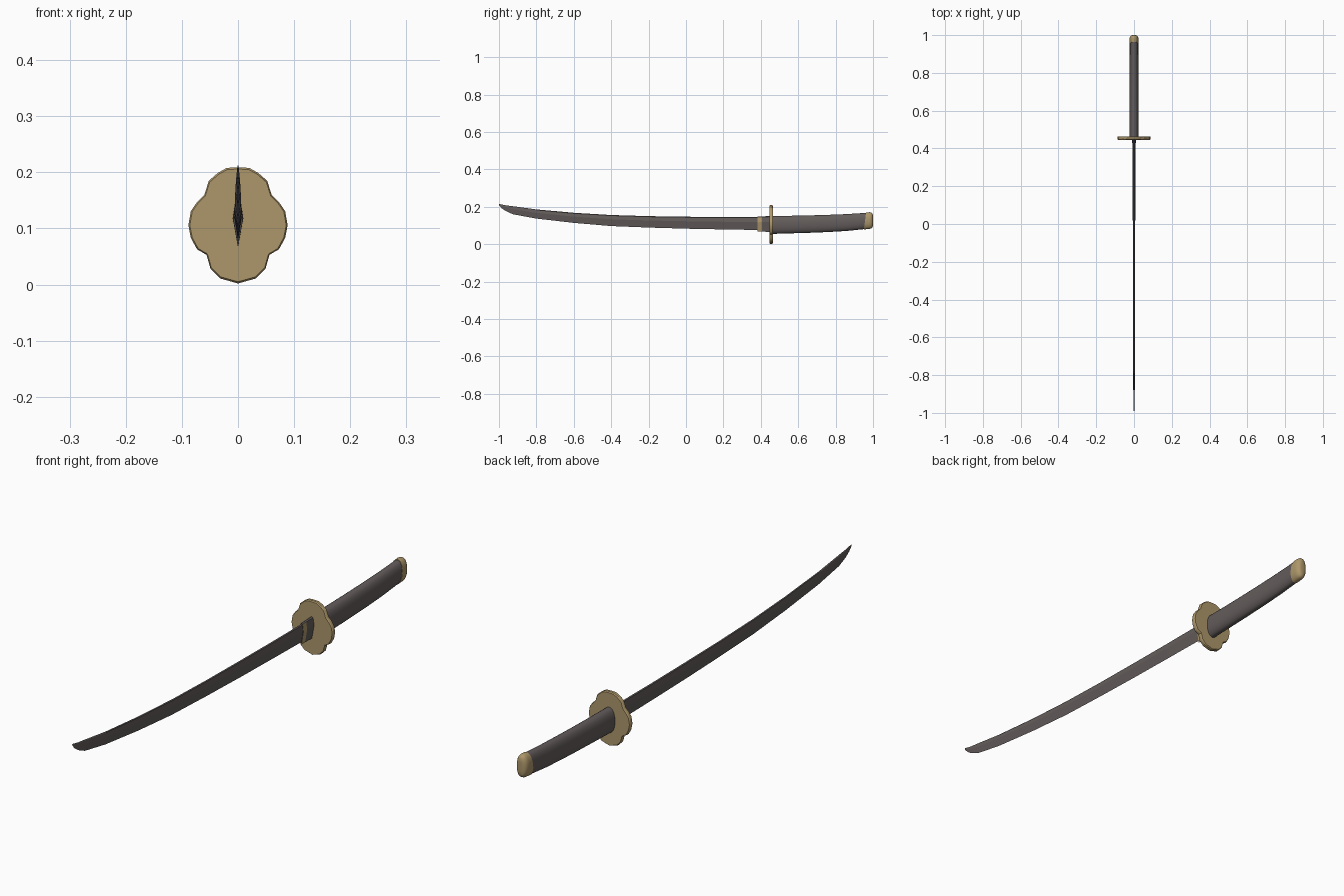
import bpy, bmesh, math

if "Cube" in bpy.data.objects:
    bpy.data.objects.remove(bpy.data.objects["Cube"])

def material(name, rgb):
    m = bpy.data.materials.new(name)
    m.diffuse_color = (*rgb, 1)
    m.use_nodes = True
    m.node_tree.nodes["Principled BSDF"].inputs["Base Color"].default_value = m.diffuse_color
    return m

STEEL = material("dark grey", (0.125, 0.108, 0.105))
GOLD = material("antique gold", (0.42, 0.31, 0.145))

def loft(name, rings, mats, smooth=40):
    """Skin a list of closed rings and cap both ends."""
    bm = bmesh.new()
    loops = [[bm.verts.new(p) for p in r] for r in rings]
    n = len(loops[0])
    for a, b in zip(loops, loops[1:]):
        for i in range(n):
            j = (i + 1) % n
            bm.faces.new((a[i], a[j], b[j], b[i]))
    bm.faces.new(loops[0])
    bm.faces.new(loops[-1][::-1])
    bmesh.ops.recalc_face_normals(bm, faces=bm.faces[:])
    me = bpy.data.meshes.new(name)
    bm.to_mesh(me)
    bm.free()
    ob = bpy.data.objects.new(name, me)
    bpy.context.collection.objects.link(ob)
    for m in mats:
        me.materials.append(m)
    if smooth:
        bpy.ops.object.select_all(action='DESELECT')
        ob.select_set(True)
        bpy.context.view_layer.objects.active = ob
        bpy.ops.object.shade_smooth_by_angle(angle=math.radians(smooth))
    return ob

def blade_ring(y, top, bottom, w):
    """Narrow spine, wide ridge, sharp lower edge."""
    ridge = bottom + 0.62 * (top - bottom)
    s = w * 0.55
    return [(s, y, top - 0.003), (w, y, ridge), (0, y, bottom),
            (-w, y, ridge), (-s, y, top - 0.003), (0, y, top)]

def oval_ring(y, top, bottom, w, tilt=0.0, n=28):
    """Flattened oval, leaning along y by tilt."""
    c, h = (top + bottom) / 2, (top - bottom) / 2
    ring = []
    for i in range(n):
        a = 2 * math.pi * i / n
        ca, sa = math.cos(a), math.sin(a)
        x = math.copysign(abs(ca) ** 0.9, ca)
        z = math.copysign(abs(sa) ** 0.9, sa)
        ring.append((w * x, y + tilt * z, c + h * z))
    return ring

# Curved single-edged blade
loft("blade", [blade_ring(*r) for r in [
    (-1.0, 0.215, 0.208, 0.0006), (-0.985, 0.212, 0.192, 0.0018),
    (-0.965, 0.208, 0.178, 0.0025), (-0.925, 0.203, 0.160, 0.0035),
    (-0.80, 0.186, 0.137, 0.0048), (-0.60, 0.168, 0.114, 0.0055),
    (-0.40, 0.156, 0.097, 0.006), (-0.20, 0.150, 0.089, 0.0063),
    (0.0, 0.147, 0.083, 0.0066), (0.20, 0.145, 0.079, 0.0068),
    (0.45, 0.145, 0.075, 0.007)]], [STEEL], 0)

# Blade collar: gold sides on the leading band
collar = loft("blade_collar", [blade_ring(*r) for r in [
    (0.383, 0.148, 0.067, 0.0085), (0.405, 0.149, 0.067, 0.009),
    (0.452, 0.150, 0.066, 0.0095)]], [STEEL, GOLD], 0)
for p in collar.data.polygons:
    if 0.384 < p.center.y < 0.41 and abs(p.normal.x) > 0.7:
        p.material_index = 1

# Lobed guard: half outline mirrored about x = 0
half = [(0, .209), (.020, .208), (.036, .199), (.052, .185), (.060, .160),
        (.073, .147), (.084, .131), (.0885, .106), (.084, .083), (.073, .063),
        (.056, .053), (.049, .028), (.032, .011), (0, .002)]
outline = half + [(-x, z) for x, z in half[-2:0:-1]]

def guard_ring(y, s):
    return [(x * s, y, 0.106 + (z - 0.106) * s) for x, z in outline]

loft("guard", [guard_ring(0.446, 0.97), guard_ring(0.450, 1.0),
               guard_ring(0.460, 1.0), guard_ring(0.464, 0.97)], [GOLD], 30)

# Gently curved oval grip
loft("grip", [oval_ring(*r) for r in [
    (0.455, 0.151, 0.055, 0.0250), (0.56, 0.152, 0.058, 0.0248),
    (0.66, 0.154, 0.061, 0.0243), (0.76, 0.157, 0.065, 0.0236),
    (0.86, 0.161, 0.071, 0.0230), (0.962, 0.168, 0.081, 0.0225, 0.006)]], [STEEL])

# Rounded pommel cap
loft("pommel_cap", [oval_ring(*r) for r in [
    (0.957, 0.170, 0.079, 0.0240, 0.006), (0.978, 0.171, 0.081, 0.0240, 0.003),
    (0.988, 0.170, 0.083, 0.0225, 0.001), (0.995, 0.166, 0.087, 0.0185),
    (0.999, 0.158, 0.096, 0.0120), (1.0, 0.146, 0.110, 0.0060)]], [GOLD], 60)
